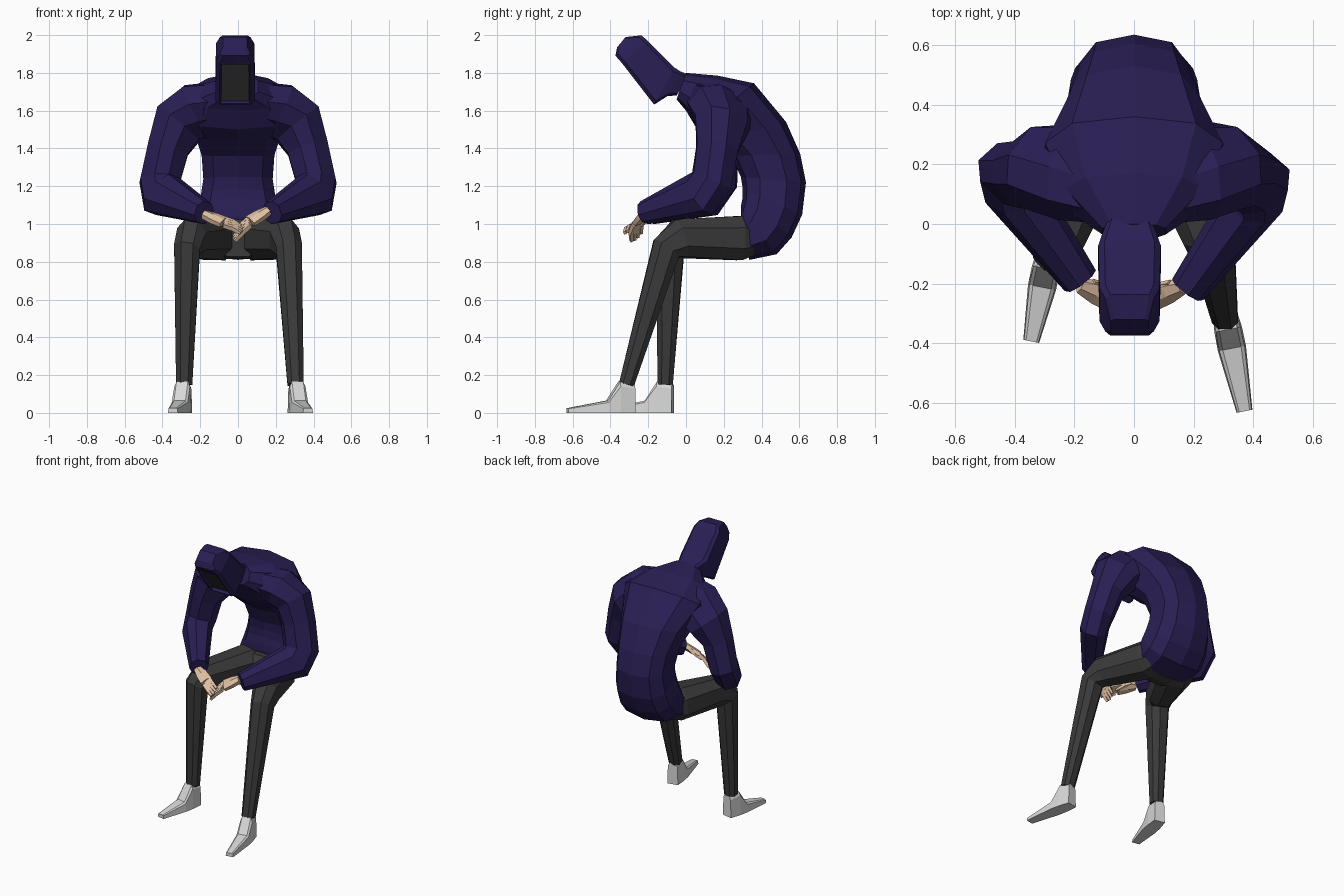
import bpy, bmesh, math
from mathutils import Vector as V

if "Cube" in bpy.data.objects:
    bpy.data.objects.remove(bpy.data.objects["Cube"])


def material(name, rgb):
    m = bpy.data.materials.new(name)
    m.diffuse_color = (*rgb, 1)
    m.use_nodes = True
    m.node_tree.nodes["Principled BSDF"].inputs["Base Color"].default_value = m.diffuse_color
    return m


INDIGO = material("indigo cloth", (0.023, 0.0135, 0.090))
CHARCOAL = material("charcoal", (0.042, 0.042, 0.042))
PALE = material("pale grey", (0.69, 0.69, 0.69))
SKIN = material("skin", (0.75, 0.53, 0.37))


def ring(c, u, v, n, e=1.0):
    """Superellipse ring with half axes u and v; smaller e is squarer."""
    pts = []
    for i in range(n):
        a = 2 * math.pi * (i + 0.5) / n
        x, y = math.cos(a), math.sin(a)
        x = math.copysign(abs(x) ** e, x) if abs(x) > 1e-6 else 0
        y = math.copysign(abs(y) ** e, y) if abs(y) > 1e-6 else 0
        pts.append(V(c) + V(u) * x + V(v) * y)
    return pts


def loft(name, rings, mats, detail=None):
    """Skin a row of rings and close both ends."""
    bm = bmesh.new()
    vs = [[bm.verts.new(p) for p in r] for r in rings]
    n = len(vs[0])
    for a, b in zip(vs, vs[1:]):
        for i in range(n):
            j = (i + 1) % n
            bm.faces.new((a[i], a[j], b[j], b[i]))
    bm.faces.new(vs[0][::-1])
    bm.faces.new(vs[-1])
    bmesh.ops.recalc_face_normals(bm, faces=bm.faces)
    if detail:
        detail(bm)
    me = bpy.data.meshes.new(name)
    bm.to_mesh(me)
    bm.free()
    for m in mats:
        me.materials.append(m)
    ob = bpy.data.objects.new(name, me)
    bpy.context.collection.objects.link(ob)
    return ob


def profile_rings(stations, n, e, x=0.0):
    """Stations are (front y, front z, back y, back z, half width)."""
    out = []
    for fy, fz, by, bz, w in stations:
        f, b = V((x, fy, fz)), V((x, by, bz))
        out.append(ring((f + b) / 2, (w, 0, 0), (f - b) / 2, n, e))
    return out


def tube(name, path, mat, ref, n=8, e=0.85):
    """Path points are (x, y, z, half size along ref, half size across)."""
    pts = [V(p[:3]) for p in path]
    rings = []
    for i, p in enumerate(path):
        d = V()
        if i:
            d += (pts[i] - pts[i - 1]).normalized()
        if i < len(pts) - 1:
            d += (pts[i + 1] - pts[i]).normalized()
        d.normalize()
        r = V(ref)
        u = (r - d * r.dot(d)).normalized()
        rings.append(ring(pts[i], u * p[3], d.cross(u) * p[4], n, e))
    return loft(name, rings, [mat])


# hunched jacket body, from the hem up over the back to the collar
loft("jacket_body", profile_rings([
    (0.29, 1.04, 0.335, 0.81, 0.22),
    (0.29, 1.09, 0.48, 0.84, 0.23),
    (0.30, 1.14, 0.56, 0.93, 0.22),
    (0.30, 1.19, 0.615, 1.05, 0.205),
    (0.29, 1.25, 0.635, 1.22, 0.19),
    (0.24, 1.36, 0.605, 1.37, 0.20),
    (0.14, 1.44, 0.53, 1.54, 0.235),
    (0.06, 1.50, 0.36, 1.745, 0.31),
    (0.00, 1.60, 0.17, 1.785, 0.24),
    (-0.05, 1.66, 0.00, 1.80, 0.11)], 10, 0.75), [INDIGO])

# seat of the trousers, filling the gap between the thighs
loft("trouser_seat", profile_rings([
    (0.20, 0.97, 0.20, 0.825, 0.10),
    (0.25, 1.03, 0.26, 0.81, 0.16),
    (0.31, 1.03, 0.34, 0.82, 0.19)], 8, 0.6), [CHARCOAL])


# hood with a sunken face opening
def face_opening(bm):
    bm.normal_update()
    f = min(bm.faces, key=lambda q: q.normal.y + q.normal.z
            - 8 * q.calc_area() + 5 * abs(q.normal.x))
    bmesh.ops.inset_region(bm, faces=[f], thickness=0.010, depth=0)
    bmesh.ops.inset_region(bm, faces=[f], thickness=0.004, depth=-0.02)
    f.material_index = 1


loft("hood", profile_rings([
    (-0.05, 1.68, 0.02, 1.79, 0.075),
    (-0.10, 1.675, -0.03, 1.81, 0.095),
    (-0.17, 1.63, -0.06, 1.83, 0.107),
    (-0.34, 1.85, -0.20, 1.97, 0.103),
    (-0.375, 1.89, -0.235, 2.0, 0.083),
    (-0.365, 1.935, -0.32, 1.99, 0.065)], 8, 0.25, -0.015),
    [INDIGO, CHARCOAL], face_opening)

# arms, legs, shoes
for side, s in (("left", -1), ("right", 1)):
    fwd = s > 0
    dy = -0.015 if fwd else 0.015     # the right elbow sits a little further forward
    tube(side + "_sleeve", [
        (s * 0.10, 0.165, 1.63, 0.17, 0.11),
        (s * 0.22, 0.185, 1.60, 0.18, 0.135),
        (s * 0.315, 0.19, 1.53, 0.155, 0.13),
        (s * 0.37, 0.165, 1.40, 0.11, 0.115),
        (s * 0.412, 0.15 + dy, 1.23, 0.10, 0.12),
        (s * 0.40, 0.09 + dy, 1.155, 0.095, 0.13),
        (s * 0.18, -0.205 + dy, 1.06, 0.062, 0.062)],
        INDIGO, (-s * 0.1, 0.093, -0.03))

    ay = -0.315 if fwd else -0.11
    ax = 0.305 if fwd else 0.285
    ky = -0.105 if fwd else -0.085
    tube(side + "_trouser_leg", [
        (s * 0.105, 0.345, 0.925, 0.10, 0.10),
        (s * 0.12, 0.28, 0.925, 0.125, 0.125),
        (s * 0.245, -0.03, 0.922, 0.088, 0.112),
        (s * 0.27, ky, 0.87, 0.074, 0.085),
        (s * ax, ay, 0.15, 0.046, 0.043)], CHARCOAL, (1, 0, 0))

    # shoe: sections along the foot as (distance, height, half width)
    heel = V((s * (ax - 0.005), ay + 0.04, 0))
    d = V((s * 0.20, -1, 0)).normalized()
    u = V((-d.y, d.x, 0))
    rows = []
    for t, h, w in ((0, 0.15, 0.038), (0.08, 0.165, 0.047),
                    (0.145, 0.065, 0.048), (0.36 if fwd else 0.33, 0.025, 0.027)):
        c = heel + d * t
        up = V((0, 0, h))
        rows.append([c - u * w, c + u * w, c + u * w * 0.9 + up * 0.85,
                     c + u * w * 0.65 + up, c - u * w * 0.65 + up, c - u * w * 0.9 + up * 0.85])
    loft(side + "_shoe", rows, [PALE])

# hands: palm, four fingers and a thumb, crossing in front of the lap
HANDS = (("left", (-0.18, -0.205, 1.05), (-0.075, -0.255, 1.01), (0.025, -0.30, 0.965)),
         ("right", (0.16, -0.21, 1.07), (0.065, -0.25, 1.015), (-0.025, -0.265, 0.92)))
for side, wrist, knuckle, tip in HANDS:
    wrist, knuckle, tip = V(wrist), V(knuckle), V(tip)
    across = V((0.0, 0.75, 0.45 if side == "left" else 0.6)).normalized()
    tube(side + "_palm", [(*wrist, 0.028, 0.025),
                          (*wrist.lerp(knuckle, 0.5), 0.042, 0.024),
                          (*knuckle, 0.046, 0.02)], SKIN, across, 6)
    for k in range(4):
        off = across * (k - 1.5) * 0.022
        end = tip + off - (tip - knuckle) * 0.07 * abs(k - 1.5)
        mid = (knuckle + tip) / 2 + off + V((0, -0.008, 0.006))
        tube(f"{side}_finger_{k + 1}", [(*(knuckle + off), 0.013, 0.016),
                                        (*mid, 0.013, 0.016),
                                        (*end, 0.010, 0.011)], SKIN, across, 4)
    root = wrist.lerp(knuckle, 0.4) + across * 0.03
    tube(side + "_thumb", [(*root, 0.016, 0.016),
                           (*(root + (knuckle - wrist) * 0.45 + V((0, 0.01, -0.01))), 0.014, 0.014),
                           (*(root + (knuckle - wrist) * 0.85 + V((0, 0, -0.03))), 0.008, 0.008)],
         SKIN, across, 4)
